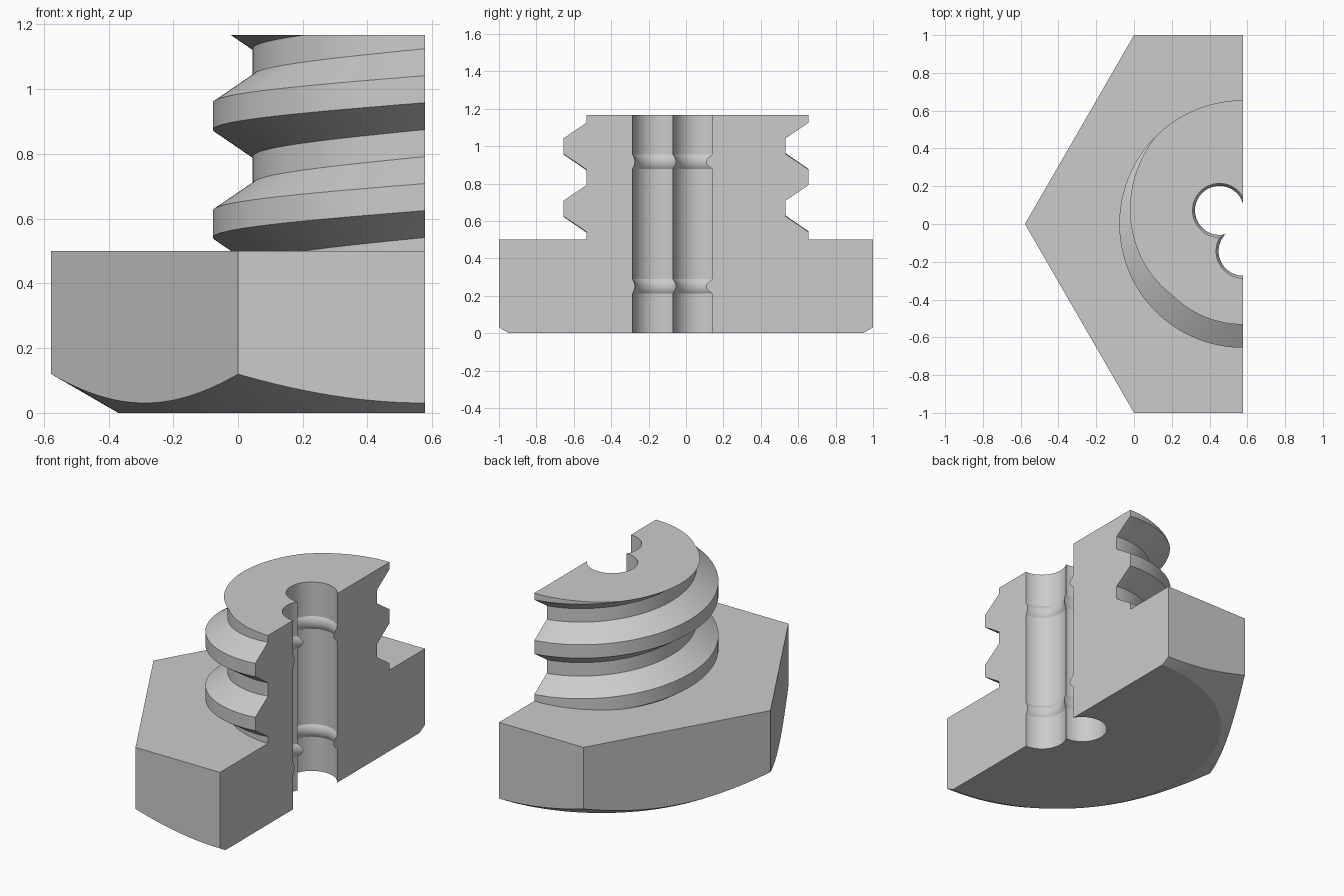
import bpy, bmesh, math
from mathutils import Matrix

cube = bpy.data.objects.get("Cube")
if cube:
    bpy.data.objects.remove(cube, do_unlink=True)

CORNER = 1 / math.cos(math.pi / 6)   # hexagon corner radius, flats at 1
PITCH = 1 / 3
HEAD = 0.5
TOP = HEAD + 2 * PITCH
CREST, ROOT = 0.655, 0.532
FACE = 0.947                         # radius of the flat under the head
BORE, BORE_OFFSET = 0.1425, 0.144
RISE, HALF = 0.013, 0.039            # rounded rings that narrow the bores
STEPS = 120

steel = bpy.data.materials.new("light_grey")
steel.use_nodes = True
grey = (0.6, 0.6, 0.6, 1)
steel.diffuse_color = grey
steel.node_tree.nodes["Principled BSDF"].inputs["Base Color"].default_value = grey


def from_nearest(angle, first, spacing):
    """Angle to the nearest of evenly spaced directions."""
    half = spacing / 2
    return (angle - first + half) % spacing - half


def head_outline(angle):
    radius = 1 / math.cos(from_nearest(angle, math.pi / 6, math.pi / 3))
    chamfer = (radius - FACE) / math.sqrt(3)
    return [(FACE, 0), (radius, chamfer), (radius, HEAD)]


def thread_outline(angle):
    # Trapezoid thread climbing with the angle, clipped to the shank
    start = HEAD + PITCH * (angle - math.pi / 2) / math.tau
    corners = [(CREST if k % 4 < 2 else ROOT, start + (k - 0.5) * PITCH / 4)
               for k in range(-4, 12)]

    def clip(z):
        z = min(max(z, HEAD), TOP)
        for (r0, z0), (r1, z1) in zip(corners, corners[1:]):
            if z <= z1:
                return r0 + (r1 - r0) * (z - z0) / (z1 - z0), z

    return [clip(z) for r, z in corners]


def bore_outline(angle):
    # Three overlapping round bores make a three-lobed hole
    phi = from_nearest(angle, math.pi / 6, math.tau / 3)

    def wall(radius):
        return (BORE_OFFSET * math.cos(phi)
                + math.sqrt(radius ** 2 - (BORE_OFFSET * math.sin(phi)) ** 2))

    arc = (HALF ** 2 + RISE ** 2) / (2 * RISE)
    points = [(wall(BORE), TOP)]
    for centre in (0.25 + 2 * PITCH, 0.25):
        for i in range(4, -5, -1):
            dz = HALF * i / 4
            inward = math.sqrt(arc ** 2 - dz ** 2) - (arc - RISE)
            points.append((wall(BORE - inward), centre + dz))
    return points + [(wall(BORE), 0)]


# Sweep the closed section through the half turn
bm = bmesh.new()
columns = []
for j in range(STEPS + 1):
    angle = math.pi / 2 + math.pi * j / STEPS
    outline = head_outline(angle) + thread_outline(angle) + bore_outline(angle)
    columns.append([bm.verts.new((r * math.cos(angle), r * math.sin(angle), z))
                    for r, z in outline])
for a, b in zip(columns, columns[1:]):
    for i in range(len(a)):
        bm.faces.new((a[i - 1], b[i - 1], b[i], a[i]))

# Flat section faces at both ends
bm.faces.new(columns[0])
bm.faces.new(columns[-1][::-1])
bmesh.ops.remove_doubles(bm, verts=bm.verts, dist=0.00001)
bmesh.ops.recalc_face_normals(bm, faces=bm.faces)

# Centre the half bolt
bmesh.ops.transform(bm, matrix=Matrix.Translation((CORNER / 2, 0, 0)), verts=bm.verts)
mesh = bpy.data.meshes.new("half_bolt")
bm.to_mesh(mesh)
bm.free()
mesh.materials.append(steel)
bolt = bpy.data.objects.new("half_bolt", mesh)
bpy.context.collection.objects.link(bolt)

bpy.ops.object.select_all(action='DESELECT')
bolt.select_set(True)
bpy.context.view_layer.objects.active = bolt
bpy.ops.object.shade_smooth_by_angle(angle=math.radians(20))
